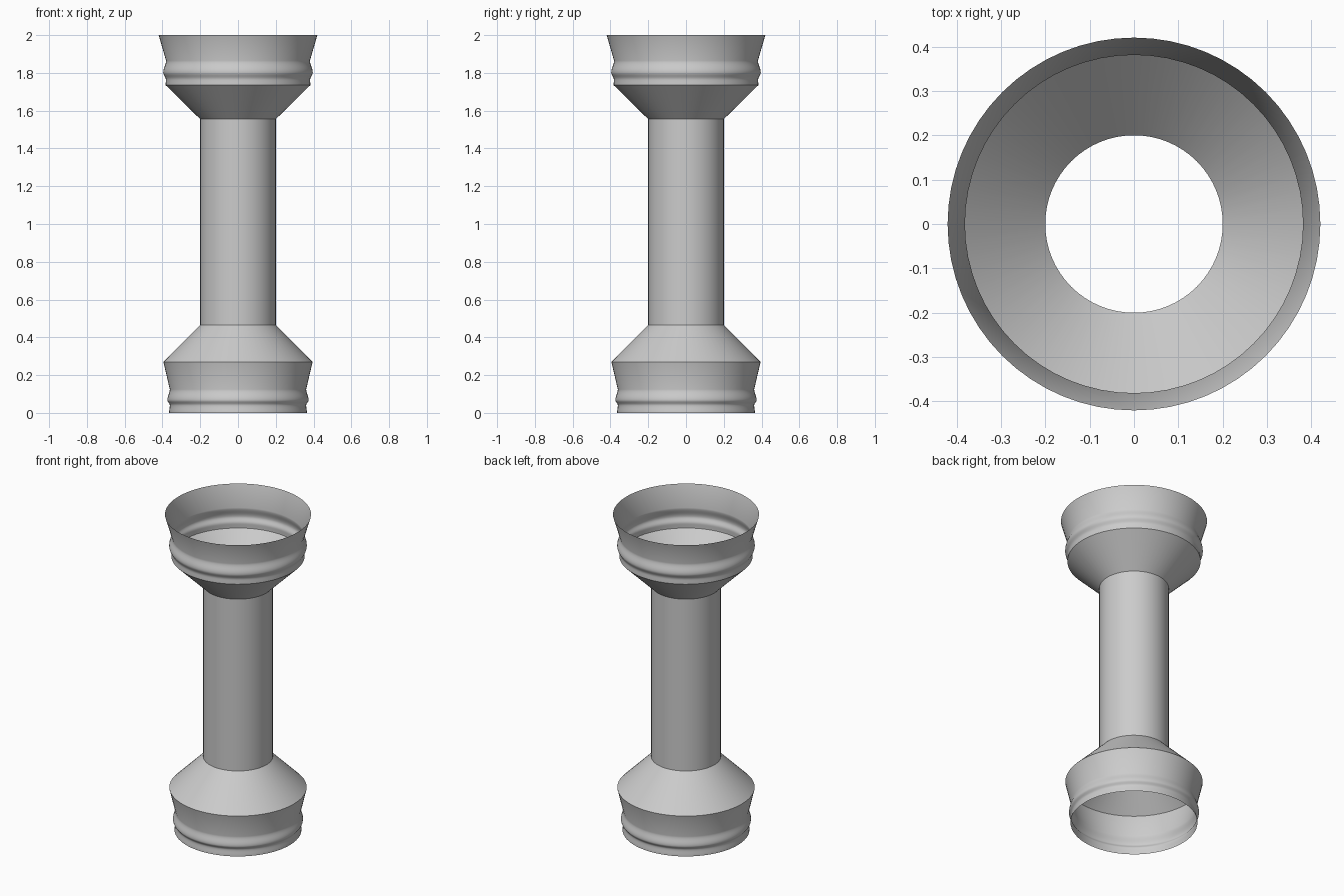
import bpy, bmesh, math

SEGMENTS = 64

cube = bpy.data.objects.get("Cube")
if cube:
    bpy.data.objects.remove(cube)

grey = bpy.data.materials.new("plain_grey")
grey.use_nodes = True
colour = (0.6, 0.6, 0.6, 1)
grey.diffuse_color = colour
grey.node_tree.nodes["Principled BSDF"].inputs["Base Color"].default_value = colour


def ease(points, steps=6):
    """Join (radius, height) points with soft S-curves to form rolled ribs."""
    out = [points[0]]
    for (r0, z0), (r1, z1) in zip(points, points[1:]):
        for i in range(1, steps + 1):
            t = i / steps
            blend = (1 - math.cos(math.pi * t)) / 2
            out.append((r0 + (r1 - r0) * blend, z0 + (z1 - z0) * t))
    return out


def lathe(name, profile):
    """Spin an open profile around z into a thin shell."""
    bm = bmesh.new()
    rings = []
    for r, z in profile:
        rings.append([bm.verts.new((r * math.cos(a), r * math.sin(a), z))
                      for a in (2 * math.pi * i / SEGMENTS for i in range(SEGMENTS))])
    for low, high in zip(rings, rings[1:]):
        for i in range(SEGMENTS):
            j = (i + 1) % SEGMENTS
            bm.faces.new((low[i], low[j], high[j], high[i]))
    mesh = bpy.data.meshes.new(name)
    bm.to_mesh(mesh)
    bm.free()
    mesh.materials.append(grey)
    obj = bpy.data.objects.new(name, mesh)
    bpy.context.collection.objects.link(obj)
    bpy.ops.object.select_all(action="DESELECT")
    obj.select_set(True)
    bpy.context.view_layer.objects.active = obj
    bpy.ops.object.shade_smooth_by_angle(angle=math.radians(30))
    return obj


# Each collar: rolled rib below a flared wall
lower_rib = ease([(0.365, 0), (0.361, 0.04), (0.374, 0.068), (0.361, 0.125)])
lower_collar = lower_rib + [(0.395, 0.27)]
upper_rib = ease([(0.383, 1.735), (0.382, 1.765), (0.396, 1.803), (0.381, 1.865)])
upper_collar = upper_rib + [(0.42, 2.0)]

# Open-ended shell: lower collar, shoulder cone, tube, funnel cone, upper collar
lathe("ribbed_pipe", lower_collar + [(0.2, 0.465), (0.2, 1.555)] + upper_collar)
